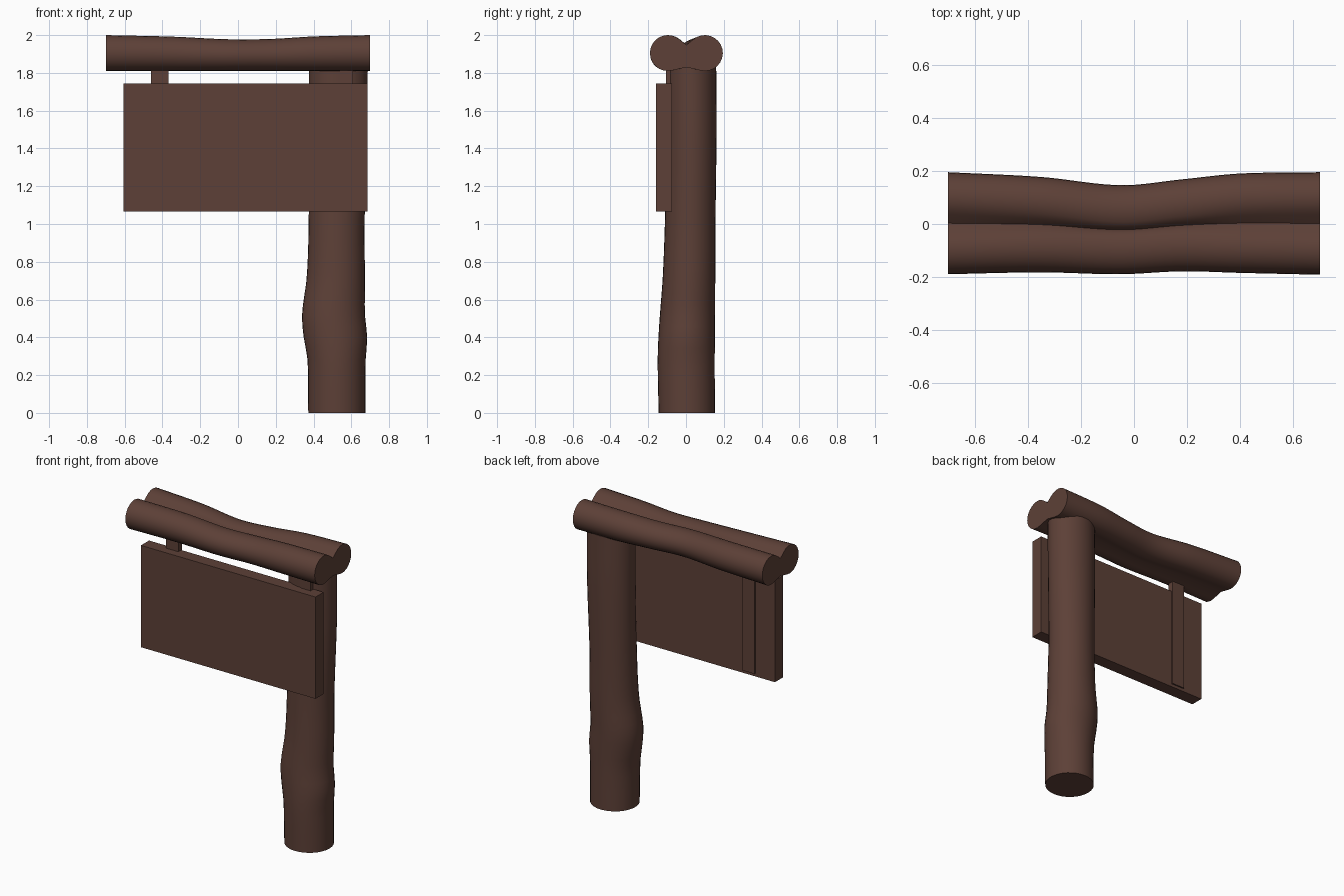
import bpy
import bmesh
import math

default = bpy.data.objects.get("Cube")
if default:
    bpy.data.objects.remove(default, do_unlink=True)

# One dark brown wood
wood = bpy.data.materials.new("dark brown wood")
wood.use_nodes = True
BROWN = (0.109, 0.0513, 0.0382, 1)
wood.diffuse_color = BROWN
bsdf = wood.node_tree.nodes["Principled BSDF"]
bsdf.inputs["Base Color"].default_value = BROWN
bsdf.inputs["Roughness"].default_value = 0.9


def blend(keys, t):
    """Smooth Catmull-Rom value at t through rows of (t, value, ...)."""
    last = len(keys) - 1
    i = max(k for k in range(last) if keys[k][0] <= t or k == 0)
    a, b = keys[i], keys[i + 1]
    p, n = keys[max(i - 1, 0)], keys[min(i + 2, last)]
    span = b[0] - a[0]
    u = (t - a[0]) / span
    out = []
    for j in range(1, len(a)):
        ma = (b[j] - p[j]) / (b[0] - p[0]) * span
        mb = (n[j] - a[j]) / (n[0] - a[0]) * span
        out.append((2*u**3 - 3*u**2 + 1) * a[j] + (u**3 - 2*u**2 + u) * ma
                   + (3*u**2 - 2*u**3) * b[j] + (u**3 - u**2) * mb)
    return out


def finish(name, bm, smooth):
    bmesh.ops.recalc_face_normals(bm, faces=bm.faces)
    mesh = bpy.data.meshes.new(name)
    bm.to_mesh(mesh)
    bm.free()
    mesh.materials.append(wood)
    ob = bpy.data.objects.new(name, mesh)
    bpy.context.collection.objects.link(ob)
    if smooth:
        bpy.ops.object.select_all(action='DESELECT')
        bpy.context.view_layer.objects.active = ob
        ob.select_set(True)
        bpy.ops.object.shade_smooth_by_angle(angle=math.radians(40))
    return ob


def loft(name, sections):
    bm = bmesh.new()
    rings = [[bm.verts.new(p) for p in s] for s in sections]
    n = len(rings[0])
    for r, s in zip(rings, rings[1:]):
        for i in range(n):
            k = (i + 1) % n
            bm.faces.new((r[i], r[k], s[k], s[i]))
    bm.faces.new(rings[0])
    bm.faces.new(rings[-1])
    return finish(name, bm, True)


def box(name, x, y, z):
    bm = bmesh.new()
    bmesh.ops.create_cube(bm, size=1)
    for v in bm.verts:
        v.co = [lo + (hi - lo) * (c + 0.5) for c, (lo, hi) in zip(v.co, (x, y, z))]
    return finish(name, bm, False)


# Upright log: height, left edge, right edge, front edge, back edge
POST = [
    (0.0, 0.372, 0.674, -0.145, 0.153),
    (0.28, 0.368, 0.676, -0.15, 0.152),
    (0.4, 0.348, 0.684, -0.146, 0.153),
    (0.52, 0.339, 0.672, -0.138, 0.154),
    (0.72, 0.364, 0.672, -0.123, 0.155),
    (1.0, 0.374, 0.67, -0.112, 0.156),
    (1.5, 0.375, 0.685, -0.1, 0.162),
    (1.83, 0.375, 0.687, -0.1, 0.16),
]
sections = []
for step in range(33):
    z = 1.83 * step / 32
    x0, x1, y0, y1 = blend(POST, z)
    sections.append([((x0 + x1) / 2 + (x1 - x0) / 2 * math.cos(math.tau * i / 32),
                      (y0 + y1) / 2 + (y1 - y0) / 2 * math.sin(math.tau * i / 32), z)
                     for i in range(32)])
loft("post", sections)

# Twin-log roof beam: x, front log shift, back log shift, top height
BEAM = [
    (-0.7, 0.003, 0.003, 2.0),
    (-0.35, 0.01, -0.015, 1.992),
    (-0.05, 0.003, -0.046, 1.978),
    (0.18, 0.014, -0.024, 1.98),
    (0.4, 0.008, -0.002, 1.993),
    (0.7, 0.001, 0.003, 2.0),
]
BASE, RADIUS = 1.81, 0.095
sections = []
for step in range(37):
    x = -0.7 + 1.4 * step / 36
    front, back, top = blend(BEAM, x)
    squash = (top - BASE) / (2 * RADIUS)
    arc = [math.radians(48 + 237 * i / 16) for i in range(17)]
    lobe = [(0.097 - RADIUS * math.cos(a), RADIUS * (1 + math.sin(a))) for a in arc]
    mid = (front + back) / 2
    # front lobe, lower waist, back lobe, upper waist
    outline = [(front - y, z) for y, z in lobe] + [(mid, 0.02)]
    outline += [(back + y, z) for y, z in reversed(lobe)] + [(mid, 0.138)]
    sections.append([(x, y, BASE + z * squash) for y, z in outline])
loft("roof_beam", sections)

# Sign board and the hanging straps behind it
box("sign_board", (-0.605, 0.685), (-0.16, -0.075), (1.065, 1.745))
for name, x in (("left_end_strap", (-0.46, -0.367)), ("post_strap", (0.54, 0.61))):
    box(name, x, (-0.105, -0.066), (1.085, 1.85))
